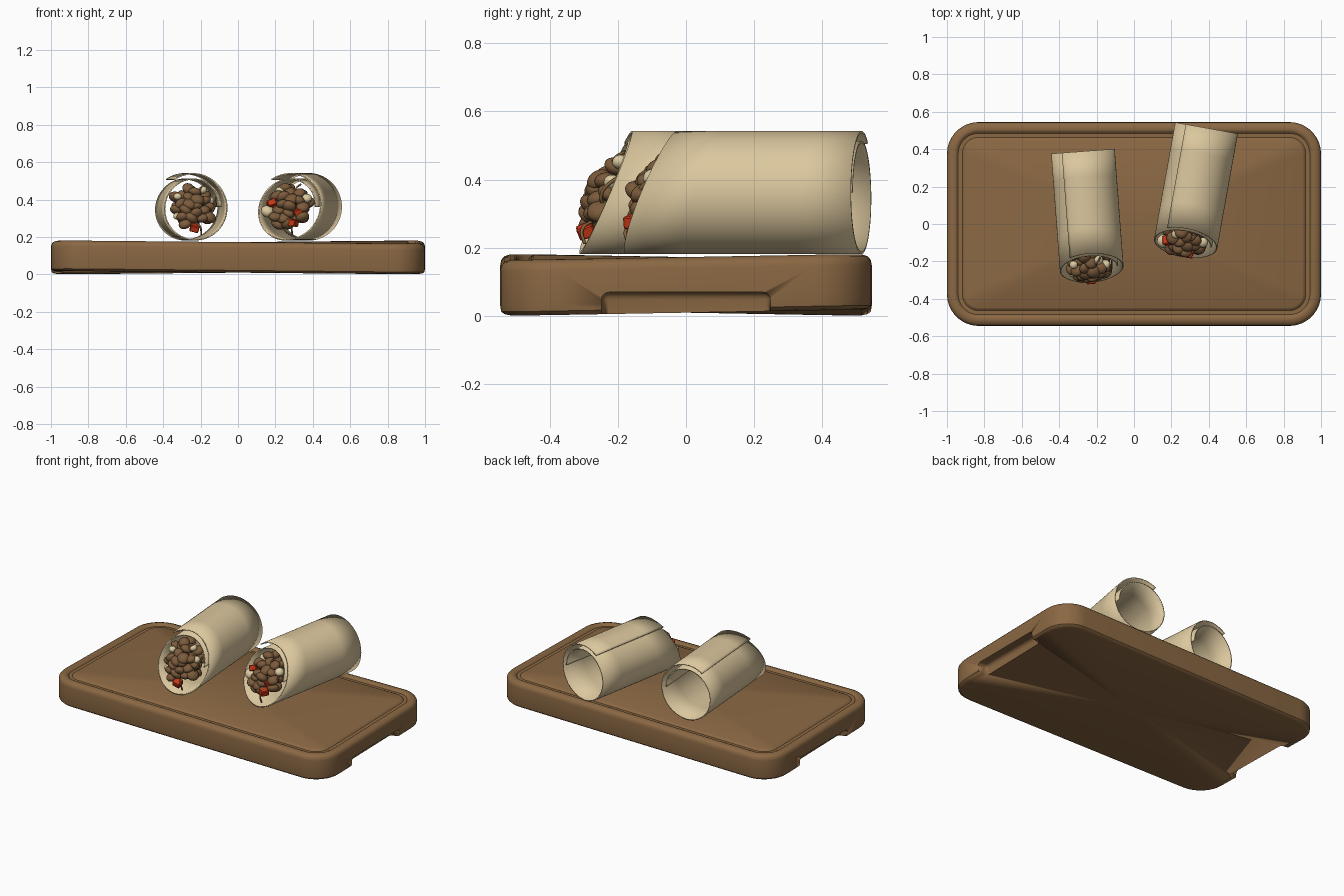
import bpy, bmesh, math, random
from mathutils import Matrix, Vector, Euler

if "Cube" in bpy.data.objects:
    bpy.data.objects.remove(bpy.data.objects["Cube"])

random.seed(4)


def material(name, rgb):
    m = bpy.data.materials.new(name)
    m.diffuse_color = (*rgb, 1)
    m.use_nodes = True
    m.node_tree.nodes["Principled BSDF"].inputs["Base Color"].default_value = m.diffuse_color
    return m


WOOD = material("wood brown", (0.255, 0.137, 0.056))
DOUGH = material("flatbread tan", (0.71, 0.57, 0.34))
BEAN = material("bean brown", (0.20, 0.105, 0.045))
RED = material("pepper red", (0.60, 0.04, 0.008))
CREAM = material("cream", (0.72, 0.60, 0.36))
STRAND = material("strand brown", (0.23, 0.12, 0.045))


def finish(bm, name, mat, matrix=Matrix(), angle=35):
    me = bpy.data.meshes.new(name)
    bmesh.ops.recalc_face_normals(bm, faces=bm.faces)
    bm.to_mesh(me)
    bm.free()
    me.materials.append(mat)
    ob = bpy.data.objects.new(name, me)
    bpy.context.collection.objects.link(ob)
    ob.matrix_world = matrix
    bpy.ops.object.select_all(action='DESELECT')
    ob.select_set(True)
    bpy.context.view_layer.objects.active = ob
    bpy.ops.object.shade_smooth_by_angle(angle=math.radians(angle))
    return ob


# ---------- cutting board: stacked rounded rectangles with a juice groove ----------
def rounded_ring(bm, inset, z):
    r = 0.17 - inset
    verts = []
    for k, (sx, sy) in enumerate([(1, 1), (-1, 1), (-1, -1), (1, -1)]):
        for i in range(10):
            t = math.radians(90 * k + 10 * i)
            x = sx * 0.83 + r * math.cos(t)
            y = sy * 0.375 + r * math.sin(t)
            # slightly twisted, warped wood
            verts.append(bm.verts.new((x, y, z + 0.01 + 0.01 * x * y / 0.54)))
    return verts


def cap(bm, ring, z):
    c = bm.verts.new((0, 0, z + 0.01))
    for i, v in enumerate(ring):
        bm.faces.new((v, ring[(i + 1) % len(ring)], c))


profile = [(0.03, 0), (0.012, 0.004), (0.003, 0.012), (0, 0.03), (0, 0.13),
           (0.003, 0.146), (0.012, 0.157), (0.03, 0.163), (0.044, 0.163),
           (0.05, 0.160), (0.060, 0.151), (0.082, 0.151), (0.092, 0.160), (0.098, 0.163)]
bm = bmesh.new()
rings = [rounded_ring(bm, d, z) for d, z in profile]
for a, b in zip(rings, rings[1:]):
    for i in range(len(a)):
        j = (i + 1) % len(a)
        bm.faces.new((a[i], a[j], b[j], b[i]))
cap(bm, rings[0], 0)
cap(bm, rings[-1], 0.163)
board = finish(bm, "cutting_board", WOOD)

# finger notches under both short ends
for side in (-1, 1):
    bm = bmesh.new()
    bmesh.ops.create_cube(bm, size=1, matrix=Matrix.Translation((side * 1.0, 0, -0.015))
                          @ Matrix.Diagonal((0.13, 0.495, 0.17, 1)))
    bmesh.ops.bevel(bm, geom=bm.edges[:], offset=0.022, segments=4, affect='EDGES', profile=0.5)
    cutter = finish(bm, "notch_cutter", WOOD)
    cutter.hide_render = True
    mod = board.modifiers.new("notch", 'BOOLEAN')
    mod.operation = 'DIFFERENCE'
    mod.solver = 'EXACT'
    mod.object = cutter
    bpy.context.view_layer.objects.active = board
    bpy.ops.object.modifier_apply(modifier=mod.name)
    bpy.data.objects.remove(cutter)


# ---------- rolled flatbread ----------
def cut_length(z):
    """Length of the roll at height z: the front end is sliced at a slant."""
    return 0.625 - 0.43 * z


def make_roll(name, matrix):
    bm = bmesh.new()
    prev = None
    for i in range(98):
        a = 5.0 * i                      # degrees turned from the outer seam
        t = min(max((a - 215) / 140, 0), 1)
        r = 0.177 - 0.029 * t * t * (3 - 2 * t)
        ang = math.radians(125 - a)
        x, z = r * math.cos(ang), r * math.sin(ang)
        cur = [bm.verts.new((x, -cut_length(z) * k / 4, z)) for k in range(5)]
        if prev:
            for k in range(4):
                bm.faces.new((prev[k], prev[k + 1], cur[k + 1], cur[k]))
        prev = cur
    ob = finish(bm, name, DOUGH, matrix)
    mod = ob.modifiers.new("thickness", 'SOLIDIFY')
    mod.thickness = 0.007
    mod.offset = 0


# ---------- filling ----------
def place(x, z, out):
    return Vector((x, -(cut_length(z) + out), z))


def random_turn(amount):
    return Euler([random.uniform(-amount, amount) for _ in range(3)]).to_matrix().to_4x4()


def beans(name, matrix, gaps):
    bm = bmesh.new()
    for count, out in ((21, 0.035), (20, -0.02)):
        for i in range(count):
            q = math.sqrt((i + 0.4) / count)
            t = i * 2.39996 + (1.0 if out < 0 else 0.2)
            x, z = 0.105 * q * math.cos(t), 0.105 * q * math.sin(t)
            if out > 0 and any(math.hypot(x - g[0], z - g[1]) < 0.028 for g in gaps):
                continue
            loc = place(x, z, out - 0.045 * q * q + random.uniform(-0.01, 0.012))
            size = random.uniform(0.9, 1.15)
            m = (Matrix.Translation(loc) @ random_turn(0.7)
                 @ Matrix.Diagonal((0.035 * size, 0.034 * size, 0.024 * size, 1)))
            bmesh.ops.create_uvsphere(bm, u_segments=16, v_segments=10, radius=1, matrix=m)
    finish(bm, name, BEAN, matrix, 60)


def pepper_cubes(name, matrix, spots):
    bm = bmesh.new()
    for x, z in spots:
        m = (Matrix.Translation(place(x, z, 0.01)) @ random_turn(0.5)
             @ Matrix.Diagonal((0.048, 0.05, 0.036, 1)))
        bmesh.ops.create_cube(bm, size=1, matrix=m)
    bmesh.ops.bevel(bm, geom=bm.edges[:], offset=0.004, segments=1, affect='EDGES')
    finish(bm, name, RED, matrix)


def cream_lumps(name, matrix, spots):
    bm = bmesh.new()
    for x, z, s in spots:
        m = (Matrix.Translation(place(x, z, 0.0)) @ random_turn(0.4)
             @ Matrix.Diagonal((s, s, s * 0.85, 1)))
        bmesh.ops.create_uvsphere(bm, u_segments=16, v_segments=10, radius=1, matrix=m)
    finish(bm, name, CREAM, matrix, 60)


def strand(name, matrix, points):
    """Thin shred following a short path of (x, z, out) points."""
    cu = bpy.data.curves.new(name, 'CURVE')
    cu.dimensions = '3D'
    cu.bevel_depth = 0.005
    cu.bevel_resolution = 1
    cu.use_fill_caps = True
    cu.resolution_u = 5
    sp = cu.splines.new('BEZIER')
    sp.bezier_points.add(len(points) - 1)
    for bp, p in zip(sp.bezier_points, points):
        bp.co = place(*p)
        bp.handle_left_type = bp.handle_right_type = 'AUTO'
    cu.materials.append(STRAND)
    ob = bpy.data.objects.new(name, cu)
    bpy.context.collection.objects.link(ob)
    ob.matrix_world = matrix


# ---------- the two wraps ----------
wraps = {
    "left": ((-0.283, 0.388), 4.3,
             [(0.0, -0.112)],
             [(0.085, 0.03, 0.026), (-0.085, 0.055, 0.022), (0.05, 0.09, 0.024), (-0.09, -0.05, 0.022)]),
    "right": ((0.378, 0.515), -10.2,
              [(-0.088, 0.018), (0.062, -0.025), (0.035, -0.085)],
              [(-0.108, -0.025, 0.037), (0.10, 0.045, 0.028), (-0.05, 0.085, 0.024)]),
}
for side, ((bx, by), deg, reds, creams) in wraps.items():
    frame = Matrix.Translation((bx, by, 0.362)) @ Matrix.Rotation(math.radians(deg), 4, 'Z')
    make_roll(side + "_flatbread_roll", frame)
    beans(side + "_beans", frame, reds + creams)
    pepper_cubes(side + "_pepper_pieces", frame, reds)
    cream_lumps(side + "_cream_pieces", frame, creams)
    strand(side + "_lower_strand", frame,
           [(0.0, -0.08, 0.0), (0.03, -0.11, 0.025), (0.035, -0.15, 0.0)])
    strand(side + "_upper_strand", frame,
           [(0.02, 0.07, 0.01), (0.04, 0.10, 0.02), (0.06, 0.12, 0.0)])
    strand(side + "_side_strand", frame,
           [(0.08, -0.05, -0.01), (0.11, 0.0, 0.02), (0.12, 0.05, -0.01)])
